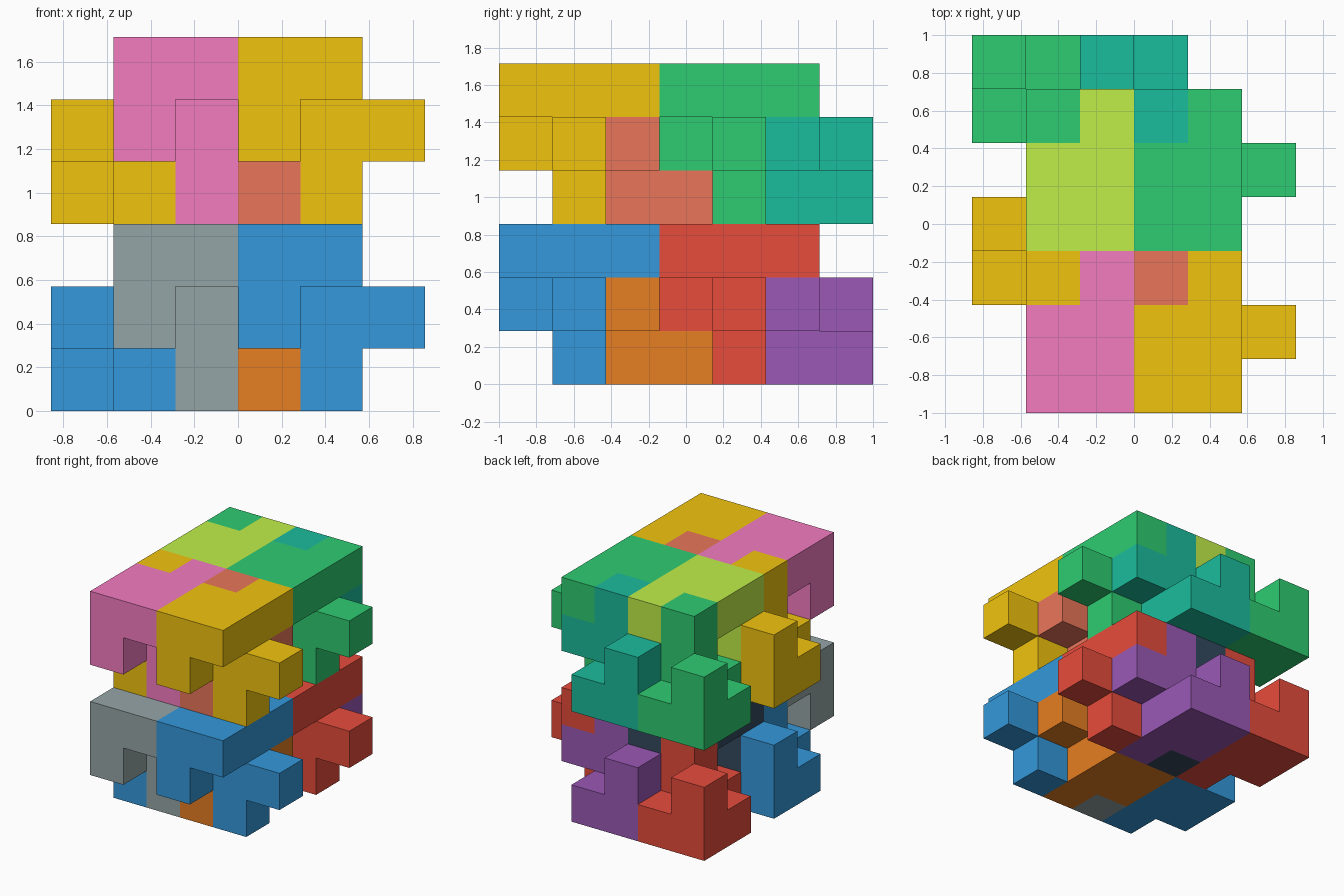
import bpy, bmesh, math
from mathutils import Vector

if "Cube" in bpy.data.objects:
    bpy.data.objects.remove(bpy.data.objects["Cube"])

U = 2 / 7  # edge of one small cube

# The nine-cube interlocking piece, in cube steps around its hub cube
CELLS = {(-1, -1, 1), (0, -1, 1), (-1, 0, 1), (0, 0, 1), (0, 1, 1),
         (-1, -1, 0), (0, 0, 0), (1, 0, 0), (0, 0, -1)}


def piece_mesh():
    """Outer skin of the piece: only faces with no neighbouring cube."""
    bm = bmesh.new()
    for cell in CELLS:
        c = Vector(cell)
        for axis in range(3):
            for sign in (-1, 1):
                n = Vector((0, 0, 0))
                n[axis] = sign
                if tuple(int(v) for v in c + n) in CELLS:
                    continue
                a = Vector((0, 0, 0))
                a[(axis + 1) % 3] = 1
                b = n.cross(a)
                m = c + n / 2
                quad = [(-1, -1), (1, -1), (1, 1), (-1, 1)]
                bm.faces.new([bm.verts.new((m + a * s / 2 + b * t / 2) * U)
                              for s, t in quad])
    bmesh.ops.remove_doubles(bm, verts=bm.verts[:], dist=1e-4)
    mesh = bpy.data.meshes.new("interlocking_piece")
    bm.to_mesh(mesh)
    bm.free()
    return mesh


def material(name, code):
    rgb = [int(code[i:i + 2], 16) / 255 for i in (0, 2, 4)]
    lin = [v / 12.92 if v <= 0.04045 else ((v + 0.055) / 1.055) ** 2.4 for v in rgb]
    mat = bpy.data.materials.new(name)
    mat.diffuse_color = (*lin, 1)
    mat.use_nodes = True
    mat.node_tree.nodes["Principled BSDF"].inputs["Base Color"].default_value = mat.diffuse_color
    return mat


MATS = {n: material(n, h) for n, h in {
    "blue": "3498db", "grey": "95a5a6", "orange": "e67e22",
    "red": "e74c3c", "navy": "34495e", "purple": "9b59b6",
    "gold": "f1c40f", "pink": "f47cc0", "coral": "ea765a",
    "green": "2ecc71", "lime": "c0ee48", "teal": "1abc9c"}.items()}

# Colours of each block of four: right upright, left upright, right flipped
# (the left flipped piece repeats the first colour)
BLOCKS = {("lower", "front"): ("blue", "grey", "orange"),
          ("lower", "back"): ("red", "navy", "purple"),
          ("upper", "front"): ("gold", "pink", "coral"),
          ("upper", "back"): ("green", "lime", "teal")}

base = piece_mesh()


def place(name, hub, flipped, colour):
    mesh = base.copy()
    mesh.materials.append(MATS[colour])
    ob = bpy.data.objects.new(name, mesh)
    ob.location = ((hub[0] - 2.5) * U, (hub[1] - 3) * U, (hub[2] + 0.5) * U)
    ob.rotation_euler.x = math.pi if flipped else 0
    bpy.context.collection.objects.link(ob)


# Four pieces per block, four blocks
for (level, row), (c1, c2, c3) in BLOCKS.items():
    y = 3 if row == "back" else 0
    z = 4 if level == "upper" else 1
    tag = f"{level}_{row}"
    place(f"{tag}_right_upright_piece", (4, 1 + y, z), False, c1)
    place(f"{tag}_left_upright_piece", (2, 1 + y, z), False, c2)
    place(f"{tag}_right_flipped_piece", (3, 2 + y, z), True, c3)
    place(f"{tag}_left_flipped_piece", (1, 2 + y, z), True, c1)
